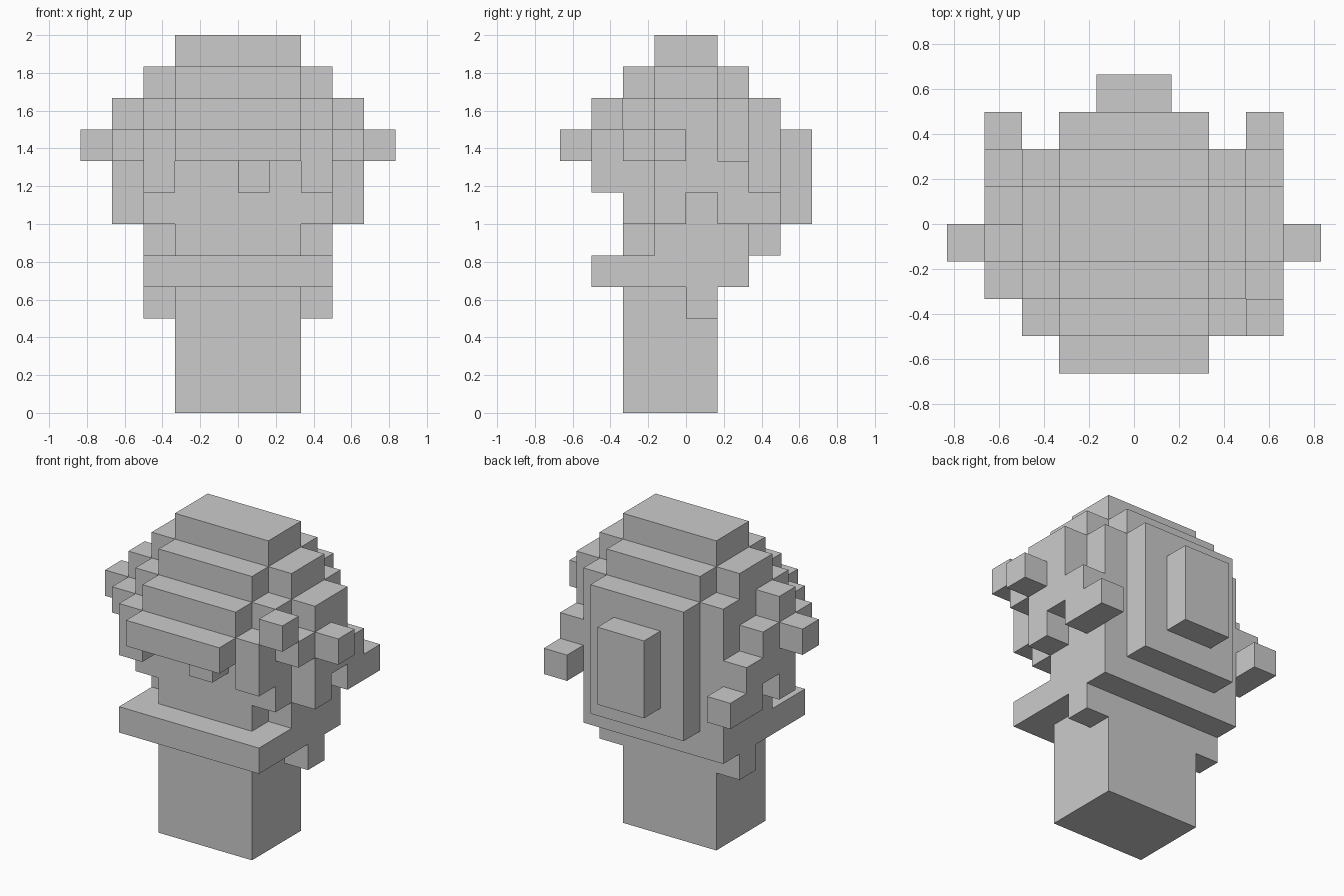
import bpy, bmesh
from mathutils import Vector

if "Cube" in bpy.data.objects:
    bpy.data.objects.remove(bpy.data.objects["Cube"])

U = 1 / 6  # block size; all boxes below are (x0, x1, y0, y1, z0, z1) in blocks


def cells(box):
    x0, x1, y0, y1, z0, z1 = box
    return {(x, y, z) for x in range(x0, x1) for y in range(y0, y1) for z in range(z0, z1)}


def both(*box):
    """A box and its mirror image in x."""
    x0, x1, *rest = box
    return [box, (-x1, -x0, *rest)]


PARTS = {
    "neck": [(-2, 2, -2, 1, 0, 4), *both(2, 3, 0, 1, 3, 4)],
    "jaw": [(-3, 3, -3, 2, 4, 5)],
    # face and skull core, including the stepped back of the head
    "head": [(-2, 2, -2, 3, 5, 8), (-3, 3, -1, 2, 5, 6), (-3, 3, -2, 2, 6, 8)],
    "nose": [(0, 1, -3, -2, 7, 8)],
    # stepped dome
    "hair_top": [(-2, 2, -3, 3, 8, 10), (-3, 3, -2, 2, 8, 10),
                 (-2, 2, -2, 2, 10, 11), (-3, 3, -1, 1, 10, 11),
                 (-2, 2, -1, 1, 11, 12)],
    "fringe": [(-2, 2, -4, -3, 8, 9)],
    "front_locks": both(2, 3, -3, -2, 7, 9),
    # stepped masses on the sides of the head
    "side_hair": [*both(3, 4, -2, 1, 8, 9), *both(3, 4, -1, 2, 7, 8),
                  *both(3, 4, -1, 0, 6, 7), *both(3, 4, 1, 3, 6, 7),
                  (3, 4, -1, 1, 9, 10), (-4, -3, -1, 0, 9, 10)],
    "side_knobs": both(4, 5, -1, 0, 8, 9),
    "stray_curl": [(3, 4, -3, -2, 9, 10)],
    "back_bun": [(-1, 1, 3, 4, 6, 9)],
}

blocks = {name: set().union(*map(cells, boxes)) for name, boxes in PARTS.items()}
solid = set().union(*blocks.values())


def build(name, part):
    """Skin the part's outward block sides and merge the flat areas."""
    bm = bmesh.new()
    for c in sorted(part):
        for axis in range(3):
            for side in (0, 1):
                n = list(c)
                n[axis] += 2 * side - 1
                if tuple(n) in solid:
                    continue
                a, b = (axis + 1) % 3, (axis + 2) % 3
                ring = [(0, 0), (1, 0), (1, 1), (0, 1)]
                verts = []
                for i, j in (ring if side else ring[::-1]):
                    p = Vector(c)
                    p[axis] += side
                    p[a] += i
                    p[b] += j
                    verts.append(bm.verts.new(p * U))
                bm.faces.new(verts)
    bmesh.ops.remove_doubles(bm, verts=bm.verts, dist=0.001)
    bmesh.ops.dissolve_limit(bm, angle_limit=0.01, verts=bm.verts, edges=bm.edges)
    mesh = bpy.data.meshes.new(name)
    bm.to_mesh(mesh)
    bm.free()
    bpy.context.collection.objects.link(bpy.data.objects.new(name, mesh))


for name, part in blocks.items():
    build(name, part)
